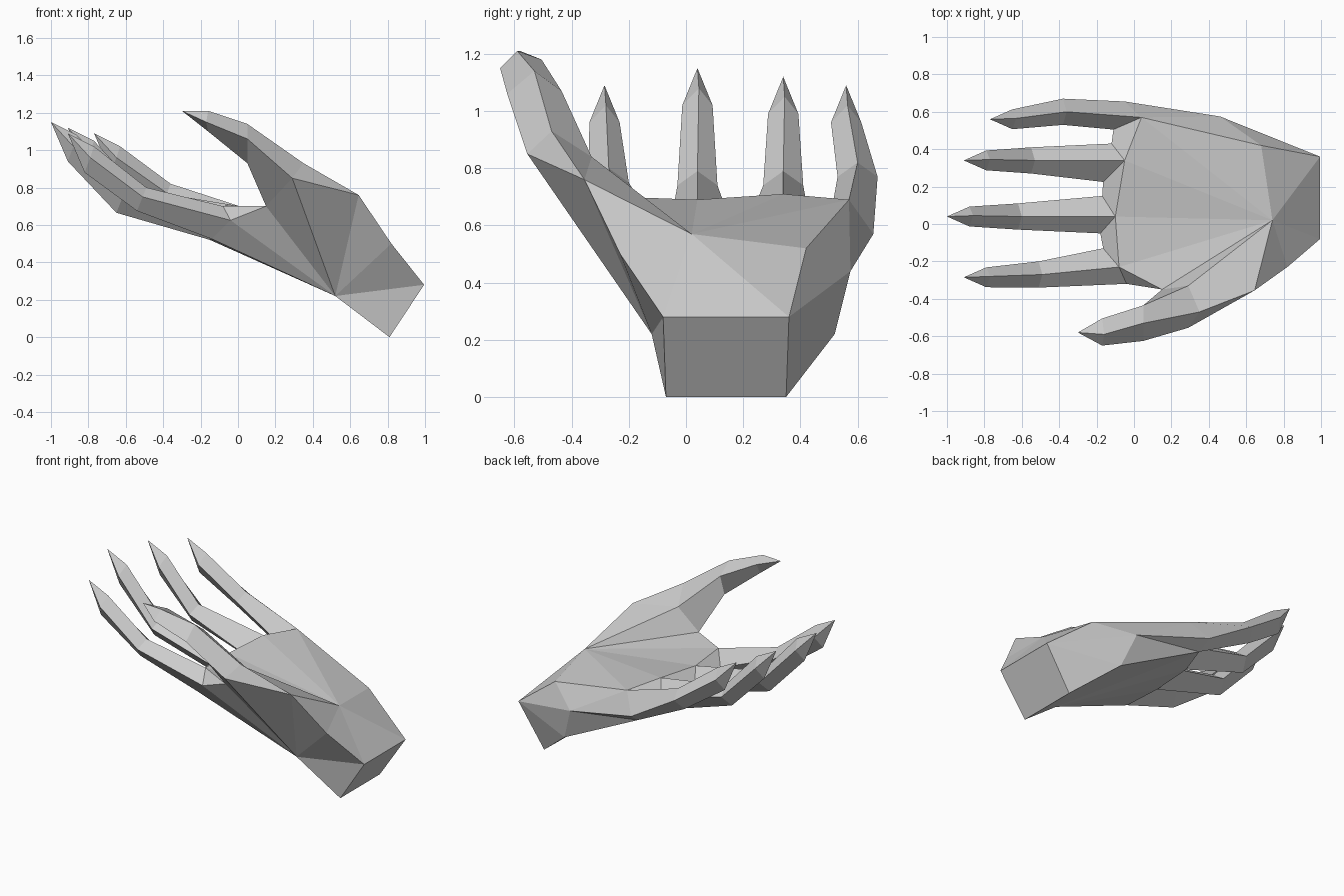
import bpy, bmesh
from mathutils import Vector as V

if "Cube" in bpy.data.objects:
    bpy.data.objects.remove(bpy.data.objects["Cube"])

bm = bmesh.new()


def pt(x, y, z):
    return bm.verts.new((x, y, z))


def face(*vs):
    bm.faces.new(vs)


def fan(center, chain, closed=False):
    ends = chain[1:] + chain[:1] if closed else chain[1:]
    for a, b in zip(chain, ends):
        face(center, a, b)


def loft(r1, r2):
    n = len(r1)
    for i in range(n):
        j = (i + 1) % n
        face(r1[i], r1[j], r2[j], r2[i])


def finger(base, mid, tip):
    """base = ring of verts (ridge, +y side, underside, -y side)"""
    m, t = V(mid), V(tip)
    ring1 = [pt(*(m + V(o))) for o in
             ((0, 0, 0), (-.02, .07, -.05), (-.05, 0, -.125), (-.02, -.07, -.05))]
    ring2 = [pt(*(t + V(o))) for o in
             ((.14, .005, -.07), (.12, .053, -.13), (.09, 0, -.21), (.12, -.053, -.13))]
    loft(base, ring1)
    loft(ring1, ring2)
    fan(pt(*tip), ring2, True)


# Finger bases, little finger to index: ridge, +y side, underside, -y side
bases = [[pt(*p) for p in ring] for ring in (
    ((.04, .57, .69), (-.05, .655, .57), (-.04, .57, .51), (-.11, .505, .63)),
    ((-.05, .34, .71), (-.12, .43, .63), (-.13, .34, .52), (-.165, .225, .63)),
    ((-.10, .04, .69), (-.17, .15, .63), (-.15, .04, .52), (-.18, -.05, .63)),
    ((-.08, -.23, .70), (-.165, -.13, .63), (-.14, -.23, .525), (-.04, -.32, .625)))]
paths = [((-.36, .60, .82), (-.77, .56, 1.09)),
         ((-.53, .34, .79), (-.91, .34, 1.12)),
         ((-.60, .04, .79), (-1.0, .04, 1.15)),
         ((-.49, -.27, .80), (-.91, -.285, 1.09))]
for base, (mid, tip) in zip(bases, paths):
    finger(base, mid, tip)

# Webs between neighbouring fingers
for a, b in zip(bases, bases[1:]):
    face(a[0], a[3], b[1], b[0])
    face(a[3], a[2], b[2], b[1])

# Wrist end
w_tl, w_tr = pt(.995, -.08, .28), pt(.995, .36, .28)
w_bl, w_br = pt(.81, -.07, 0), pt(.81, .35, 0)
face(w_tl, w_tr, w_br, w_bl)

# Heel of the hand and thumb root
heel, heel_out = pt(.74, .02, .57), pt(.68, .42, .52)
edge, back_out = pt(.46, .575, .44), pt(.54, .52, .22)
back_in, thumb_root = pt(.52, -.12, .22), pt(.82, -.23, .50)
web, mound = pt(.15, -.35, .70), pt(.645, -.355, .76)

# Thumb rings: ridge, outer, underside, inner
t2 = [pt(.35, -.47, .93), pt(.29, -.555, .85), web, pt(.29, -.33, .84)]
t1 = [pt(.05, -.53, 1.14), pt(.05, -.625, 1.06), pt(.05, -.48, .93), pt(.05, -.435, 1.07)]
t0 = [pt(-.16, -.59, 1.21), pt(-.17, -.65, 1.15), pt(-.16, -.56, 1.10), pt(-.17, -.505, 1.18)]
loft(t2, t1)
loft(t1, t0)
fan(pt(-.30, -.58, 1.21), t0, True)
fan(mound, [t2[1], t2[0], t2[3]])

# Palm, back of hand and outer edge
index, little = bases[3], bases[0]
fan(heel, [heel_out] + [b[0] for b in bases]
    + [web, t2[3], mound, thumb_root, w_tl, w_tr], True)
fan(back_in, [back_out] + [b[2] for b in bases]
    + [index[3], web, t2[1], mound, thumb_root, w_tl, w_bl, w_br], True)
fan(edge, [heel_out, little[0], little[1], little[2], back_out, w_tr], True)
face(w_tr, back_out, w_br)
face(index[0], index[3], web)

bmesh.ops.recalc_face_normals(bm, faces=bm.faces)
mesh = bpy.data.meshes.new("hand")
bm.to_mesh(mesh)
bm.free()
bpy.context.collection.objects.link(bpy.data.objects.new("hand", mesh))
